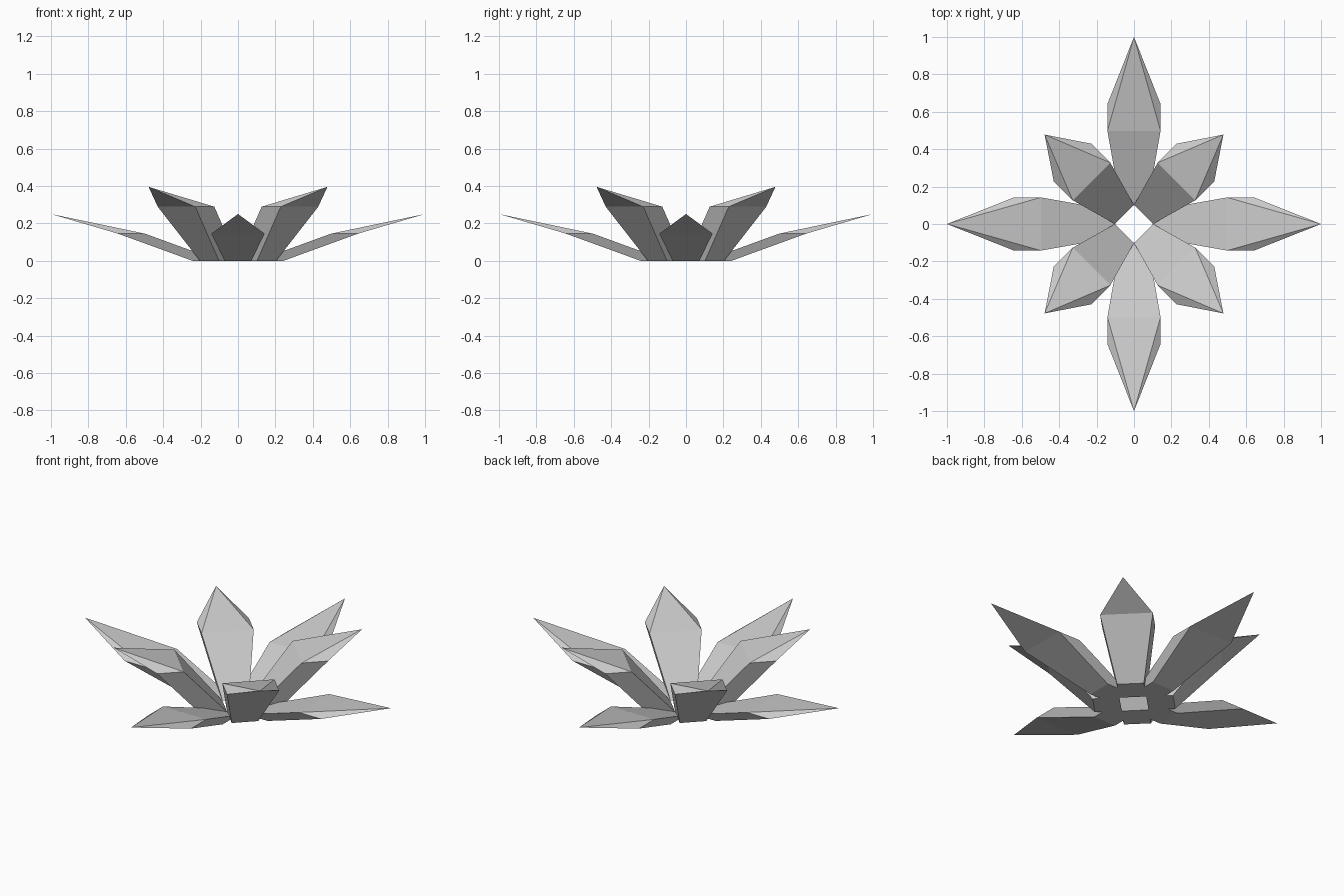
import bpy
import bmesh
from math import pi
from mathutils import Matrix

cube = bpy.data.objects.get("Cube")
if cube:
    bpy.data.objects.remove(cube, do_unlink=True)

grey = bpy.data.materials.new("pale_grey")
grey.use_nodes = True
colour = (0.6, 0.6, 0.6, 1)
grey.diffuse_color = colour
grey.node_tree.nodes["Principled BSDF"].inputs["Base Color"].default_value = colour

DEPTH = 0.144        # radial thickness of every petal
BASE_HALF = 0.072    # half width at the ground
WIDE_HALF = 0.142    # half width at the shoulder


def ring(bm, inner, half, z):
    """Level rectangle of four vertices across the petal."""
    outer = inner + DEPTH
    corners = ((inner, -half), (outer, -half), (outer, half), (inner, half))
    return [bm.verts.new((x, y, z)) for x, y in corners]


def petal(name, angle, base_inner, wide_inner, wide_z, tip_r, tip_z):
    """Leaning four-sided crystal: flat foot, wide shoulder, pointed tip."""
    bm = bmesh.new()
    foot = ring(bm, base_inner, BASE_HALF, 0)
    shoulder = ring(bm, wide_inner, WIDE_HALF, wide_z)
    tip = bm.verts.new((tip_r, 0, tip_z))
    bm.faces.new(foot[::-1])
    for i in range(4):
        j = (i + 1) % 4
        bm.faces.new((foot[i], foot[j], shoulder[j], shoulder[i]))
        bm.faces.new((shoulder[i], shoulder[j], tip))
    bmesh.ops.rotate(bm, verts=bm.verts, matrix=Matrix.Rotation(angle, 3, "Z"))
    bmesh.ops.recalc_face_normals(bm, faces=bm.faces)
    mesh = bpy.data.meshes.new(name)
    bm.to_mesh(mesh)
    bm.free()
    mesh.materials.append(grey)
    bpy.context.collection.objects.link(bpy.data.objects.new(name, mesh))


# Four low outer petals and four upright inner petals between them
for n, (outer, inner) in enumerate((("left", "back_left"), ("back", "back_right"),
                                    ("right", "front_right"), ("front", "front_left"))):
    turn = n * pi / 2
    petal(outer + "_outer_petal", turn, 0.1, 0.498, 0.145, 1.0, 0.25)
    petal(inner + "_inner_petal", turn + pi / 4, 0.072, 0.321, 0.289, 0.676, 0.395)
